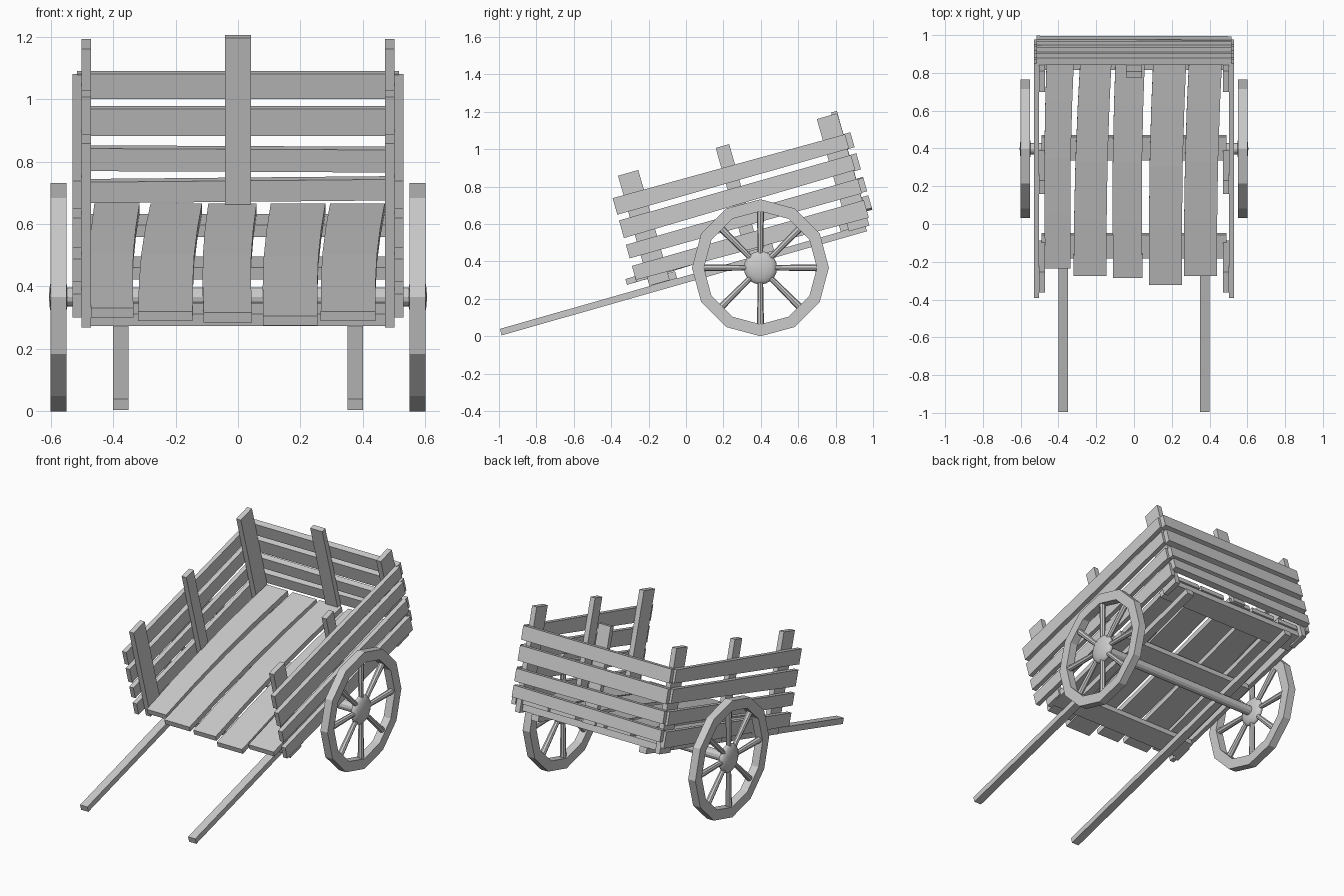
import bpy, bmesh, math
from mathutils import Vector, Matrix

if "Cube" in bpy.data.objects:
    bpy.data.objects.remove(bpy.data.objects["Cube"])

TILT = math.atan(0.285)
ORIGIN = Vector((0, -0.99, 0.022))      # front tip of the shafts
FRAME = Matrix.Translation(ORIGIN) @ Matrix.Rotation(TILT, 4, 'X')


def finish(name, bm, mirror=False, smooth=False):
    bmesh.ops.recalc_face_normals(bm, faces=bm.faces)
    me = bpy.data.meshes.new(name)
    bm.to_mesh(me)
    bm.free()
    ob = bpy.data.objects.new(name, me)
    bpy.context.collection.objects.link(ob)
    if mirror:
        ob.modifiers.new("Mirror", 'MIRROR').use_axis[0] = True
    if smooth:
        for p in me.polygons:
            p.use_smooth = True
    return ob


def loft(name, rings, mirror=False):
    """Bridge four-cornered sections given in the tilted cart frame."""
    bm = bmesh.new()
    loops = [[bm.verts.new(FRAME @ Vector(c)) for c in r] for r in rings]
    for a, b in zip(loops, loops[1:]):
        for i in range(4):
            j = (i + 1) % 4
            bm.faces.new((a[i], a[j], b[j], b[i]))
    bm.faces.new(loops[0])
    bm.faces.new(loops[-1])
    return finish(name, bm, mirror)


def across(x0, x1, u, v0, v1):
    return [(x0, u, v0), (x1, u, v0), (x1, u, v1), (x0, u, v1)]


def box(name, x, u, v, mirror=False):
    return loft(name, [across(*x, u[0], *v), across(*x, u[1], *v)], mirror)


# shafts running under the whole bed
box("shaft", (0.35, 0.40), (0, 2.03), (-0.018, 0.018), True)

# cross beams between shafts and bed
for name, u in (("front", 0.92), ("middle", 1.46), ("rear", 1.96)):
    box(name + "_cross_beam", (-0.49, 0.49), (u - 0.065, u + 0.065), (0.018, 0.058))

# floor planks: front x range, back x range, front end
floor = [(-0.47, -0.335, -0.46, -0.315, 0.81), (-0.32, -0.145, -0.28, -0.115, 0.77),
         (-0.11, 0.045, -0.095, 0.06, 0.757), (0.08, 0.255, 0.105, 0.28, 0.718),
         (0.265, 0.44, 0.295, 0.47, 0.77)]
for i, (a0, a1, b0, b1, u0) in enumerate(floor):
    rings = []
    for k in range(5):
        t = k / 4
        bow = 0.01 * math.sin(math.pi * t)
        x0, x1 = a0 + (b0 - a0) * t - bow, a1 + (b1 - a1) * t - bow
        rings.append(across(x0, x1, u0 + (2.035 - u0) * t, 0.058 + bow, 0.09 + bow))
    loft(f"floor_plank_{i + 1}", rings)

# side posts
for name, u, w, v0 in (("front", 0.888, 0.113, 0.02), ("middle", 1.412, 0.075, 0.05),
                       ("rear", 1.994, 0.114, 0.008)):
    box(name + "_side_post", (0.47, 0.502), (u - w / 2, u + w / 2), (v0, 0.632), True)

# side planks: front centre and height, back centre and height
for i, (va, ha, vb, hb) in enumerate([(0.109, 0.078, 0.098, 0.098), (0.228, 0.075, 0.225, 0.082),
                                      (0.352, 0.098, 0.356, 0.084), (0.479, 0.092, 0.473, 0.08)]):
    loft(f"side_plank_{i + 1}", [across(0.502, 0.53, 0.771, va - ha / 2, va + ha / 2),
                                 across(0.502, 0.53, 2.06, vb - hb / 2, vb + hb / 2)], True)

# tail boards and their post
for i, (va, vb, h) in enumerate([(0.12, 0.13, 0.07), (0.23, 0.225, 0.075),
                                 (0.354, 0.354, 0.09), (0.474, 0.474, 0.083)]):
    rings = [[(x, 2.052, v - h / 2), (x, 2.09, v - h / 2), (x, 2.09, v + h / 2), (x, 2.052, v + h / 2)]
             for x, v in ((-0.515, va), (0.515, vb))]
    loft(f"tail_plank_{i + 1}", rings)
box("tail_post", (-0.042, 0.042), (2.02, 2.052), (0.06, 0.645))

# wheels
AXLE_Y, AXLE_Z, R = 0.398, 0.366, 0.366
AT = Matrix.Translation((0.575, AXLE_Y, AXLE_Z))

bm = bmesh.new()
rows = []
for k in range(12):
    a = k * math.tau / 12
    rows.append([bm.verts.new(AT @ Vector((x, r * math.cos(a), r * math.sin(a))))
                 for x, r in ((-0.025, R), (0.025, R), (0.025, 0.302), (-0.025, 0.302))])
for k in range(12):
    a, b = rows[k], rows[(k + 1) % 12]
    for i in range(4):
        j = (i + 1) % 4
        bm.faces.new((a[i], a[j], b[j], b[i]))
finish("wheel_rim", bm, True)

bm = bmesh.new()
for k in range(8):
    bmesh.ops.create_cone(bm, cap_ends=True, segments=8, radius1=0.014, radius2=0.019, depth=0.26,
                          matrix=AT @ Matrix.Rotation(k * math.tau / 8, 4, 'X')
                          @ Matrix.Translation((0, 0, 0.18)))
finish("wheel_spokes", bm, True)

bm = bmesh.new()
bmesh.ops.create_uvsphere(bm, u_segments=16, v_segments=10, radius=0.089,
                          matrix=AT @ Matrix.Diagonal((0.34, 1, 1, 1)))
finish("wheel_hub", bm, True, True)

# axle
bm = bmesh.new()
bmesh.ops.create_cone(bm, cap_ends=True, segments=12, radius1=0.03, radius2=0.03, depth=1.14,
                      matrix=Matrix.Translation((0, AXLE_Y, AXLE_Z)) @ Matrix.Rotation(math.pi / 2, 4, 'Y'))
finish("axle", bm)
